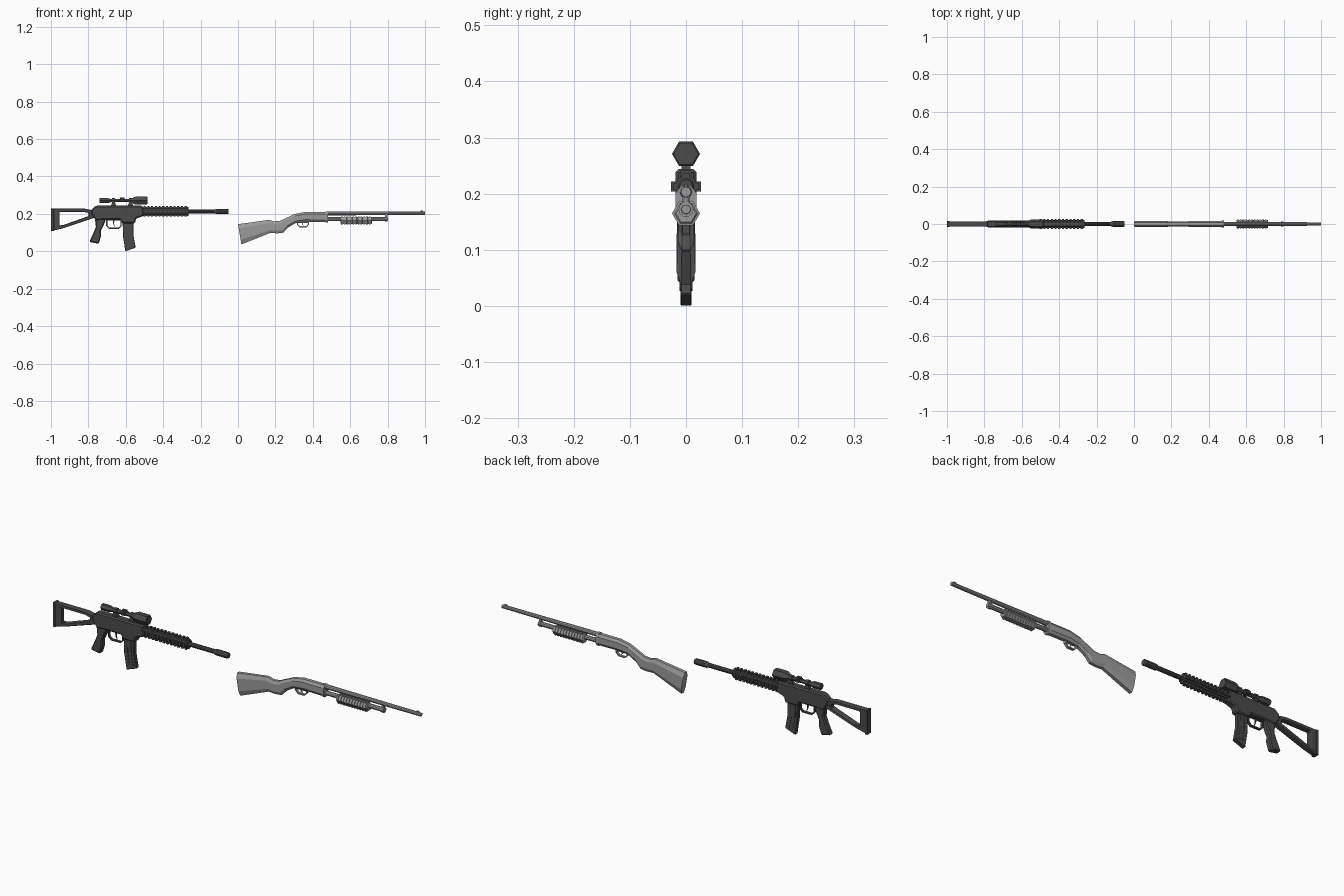
import bpy, bmesh, math

if "Cube" in bpy.data.objects:
    bpy.data.objects.remove(bpy.data.objects["Cube"])

dark = bpy.data.materials.new("dark_metal")
dark.diffuse_color = (0.07, 0.07, 0.07, 1)
dark.use_nodes = True
dark.node_tree.nodes["Principled BSDF"].inputs["Base Color"].default_value = dark.diffuse_color
grey = bpy.data.materials.new("worn_grey")
grey.diffuse_color = (0.33, 0.33, 0.33, 1)
grey.use_nodes = True
grey.node_tree.nodes["Principled BSDF"].inputs["Base Color"].default_value = grey.diffuse_color


def finish(name, verts, faces, mat, bevel=0):
    me = bpy.data.meshes.new(name)
    me.from_pydata(verts, [], faces)
    bm = bmesh.new()
    bm.from_mesh(me)
    bmesh.ops.recalc_face_normals(bm, faces=bm.faces)
    bm.to_mesh(me)
    bm.free()
    me.materials.append(mat)
    ob = bpy.data.objects.new(name, me)
    bpy.context.collection.objects.link(ob)
    if bevel:
        m = ob.modifiers.new("bevel", 'BEVEL')
        m.width, m.segments, m.limit_method = bevel, 1, 'ANGLE'
    return ob


def skin(name, rings, mat, bevel=0):
    """Join equal-length rings of points into a capped solid."""
    n = len(rings[0])
    faces = [(k * n + i, k * n + (i + 1) % n, (k + 1) * n + (i + 1) % n, (k + 1) * n + i)
             for k in range(len(rings) - 1) for i in range(n)]
    faces += [tuple(range(n)), tuple(range((len(rings) - 1) * n, len(rings) * n))]
    return finish(name, [p for r in rings for p in r], faces, mat, bevel)


def plate(name, pts, hw, mat, bevel=0.003):
    """Side profile in x, z extruded to +-hw in y."""
    return skin(name, [[(x, y, z) for x, z in pts] for y in (-hw, hw)], mat, bevel)


def box(name, x0, x1, hw, z0, z1, mat, bevel=0):
    return plate(name, [(x0, z0), (x1, z0), (x1, z1), (x0, z1)], hw, mat, bevel)


def frame(name, outer, inner, hw, mat, bevel=0):
    """Closed band between two matching outlines."""
    n = len(outer)
    verts = [(x, y, z) for y in (-hw, hw) for loop in (outer, inner) for x, z in loop]
    faces = []
    for i in range(n):
        j = (i + 1) % n
        for a, b in ((0, n), (n, 3 * n), (3 * n, 2 * n), (2 * n, 0)):
            faces.append((a + i, a + j, b + j, b + i))
    return finish(name, verts, faces, mat, bevel)


def lathe(name, prof, z, sides, mat):
    """Turned part along x from (x, radius) pairs."""
    ang = [2 * math.pi * i / sides for i in range(sides)]
    return skin(name, [[(x, r * math.cos(a), z + r * math.sin(a)) for a in ang]
                       for x, r in prof], mat)


def ribs(x0, x1, count, low, high):
    """Square-cut rib profile for a lathe."""
    p = (x1 - x0) / count
    out = []
    for i in range(count):
        x = x0 + i * p
        out += [(x, high), (x + p * .55, high), (x + p * .6, low), (x + p * .95, low)]
    return out


# ---------- RIFLE ----------
frame("rifle_skeleton_stock",
      [(-1, .228), (-.82, .228), (-.765, .217), (-.765, .18), (-.94, .122), (-1, .108)],
      [(-.955, .211), (-.83, .211), (-.80, .205), (-.80, .188), (-.93, .142), (-.955, .138)],
      .014, dark, .004)
box("rifle_butt_pad", -1, -.985, .016, .108, .229, dark, .002)
plate("rifle_receiver",
      [(-.785, .222), (-.76, .244), (-.51, .244), (-.502, .19), (-.545, .175), (-.55, .15),
       (-.622, .15), (-.626, .168), (-.71, .17), (-.76, .165), (-.785, .2)], .019, dark, .006)
plate("rifle_grip",
      [(-.765, .175), (-.705, .175), (-.714, .15), (-.735, .105), (-.73, .088), (-.745, .04),
       (-.795, .05), (-.772, .1), (-.76, .13)], .015, dark, .005)
plate("rifle_magazine",
      [(-.617, .17), (-.56, .17), (-.56, .09), (-.547, .02), (-.602, 0), (-.615, .08)],
      .010, dark, .002)

# Raised magazine side ribs
for x in (-.603, -.583):
    plate("rifle_magazine_rib", [(x, .14), (x + .008, .14), (x + .009, .09), (x + .02, .03),
                                 (x + .012, .027), (x, .085)], .012, dark, 0)

# Trigger guards and triggers for both guns
for gun, x0, x1, top, h, mat in (("rifle", -.705, -.622, .17, .05, dark),
                                 ("shotgun", .315, .38, .158, .03, grey)):
    t, bot = .006, top - h
    frame(gun + "_trigger_guard",
          [(x0, top), (x1, top), (x1, bot + .015), (x1 - .015, bot), (x0 + .015, bot), (x0, bot + .015)],
          [(x0 + t, top - t), (x1 - t, top - t), (x1 - t, bot + .017), (x1 - .017, bot + t),
           (x0 + .017, bot + t), (x0 + t, bot + .017)], .006, mat)
    xm = (x0 + x1) / 2
    plate(gun + "_trigger", [(xm - .006, top), (xm + .004, top), (xm, top - h * .4),
                             (xm + .005, bot + .01), (xm - .003, top - h * .5)], .003, mat, 0)

# Handguard core with toothed rails on four sides
lathe("rifle_handguard", [(-.51, .02), (-.265, .02)], .213, 8, dark)
COUNT = 12
for i in range(COUNT):
    x = -.505 + i * .24 / COUNT
    box("rail_tooth_vertical", x, x + .011, .010, .185, .241, dark)
    box("rail_tooth_side", x, x + .011, .027, .204, .222, dark)
box("rail_base_vertical", -.505, -.265, .007, .19, .236, dark)
box("rail_base_side", -.505, -.265, .022, .207, .219, dark)
lathe("rifle_barrel", [(-.27, .011), (-.125, .011), (-.115, .015), (-.055, .015), (-.05, .012)],
      .213, 10, dark)

# Scope with hexagonal objective bell
lathe("rifle_scope", [(-.74, .016), (-.70, .016), (-.68, .010), (-.575, .010), (-.555, .022),
                      (-.545, .025), (-.487, .025), (-.485, .022)], .271, 6, dark)
box("scope_turret", -.63, -.606, .007, .265, .289, dark, .002)
box("scope_side_dial", -.628, -.608, .016, .264, .279, dark, .002)
for x in (-.665, -.575):
    plate("scope_mount", [(x - .015, .243), (x + .015, .243), (x + .006, .264), (x - .006, .264)],
          .008, dark, 0)
    lathe("scope_ring", [(x - .008, .0145), (x + .008, .0145)], .271, 8, dark)

# ---------- SHOTGUN ----------
section = [(-.5, 1), (.5, 1), (1, .78), (1, .22), (.5, 0), (-.5, 0), (-1, .22), (-1, .78)]
# Stations: top x, top z, bottom x, bottom z, half width
stations = [(0, .145, .018, .037, .017), (.165, .168, .172, .098, .015),
            (.192, .16, .212, .096, .014), (.225, .163, .243, .1, .014),
            (.25, .175, .265, .125, .014), (.305, .2, .31, .152, .015),
            (.36, .211, .36, .157, .017), (.475, .211, .475, .156, .017)]
skin("shotgun_stock_and_receiver",
     [[(xb + (xt - xb) * t, w * y, zb + (zt - zb) * t) for y, t in section]
      for xt, zt, xb, zb, w in stations], grey)
skin("receiver_front_collar",
     [[(x, .0185 * y, .153 + .061 * t) for y, t in section] for x in (.468, .48)], grey)
lathe("shotgun_barrel", [(.47, .0115), (1, .009)], .203, 10, grey)
lathe("shotgun_magazine_tube", [(.47, .011), (.79, .011), (.803, .008)], .172, 10, grey)
lathe("shotgun_pump", [(.548, .018)] + ribs(.552, .715, 11, .021, .025) + [(.717, .018)],
      .165, 6, grey)
box("barrel_clamp", .785, .8, .006, .165, .205, grey, .002)
lathe("clamp_ring", [(.785, .0135), (.8, .0135)], .172, 10, grey)
box("front_bead_sight", .975, .99, .003, .205, .217, grey, .001)
